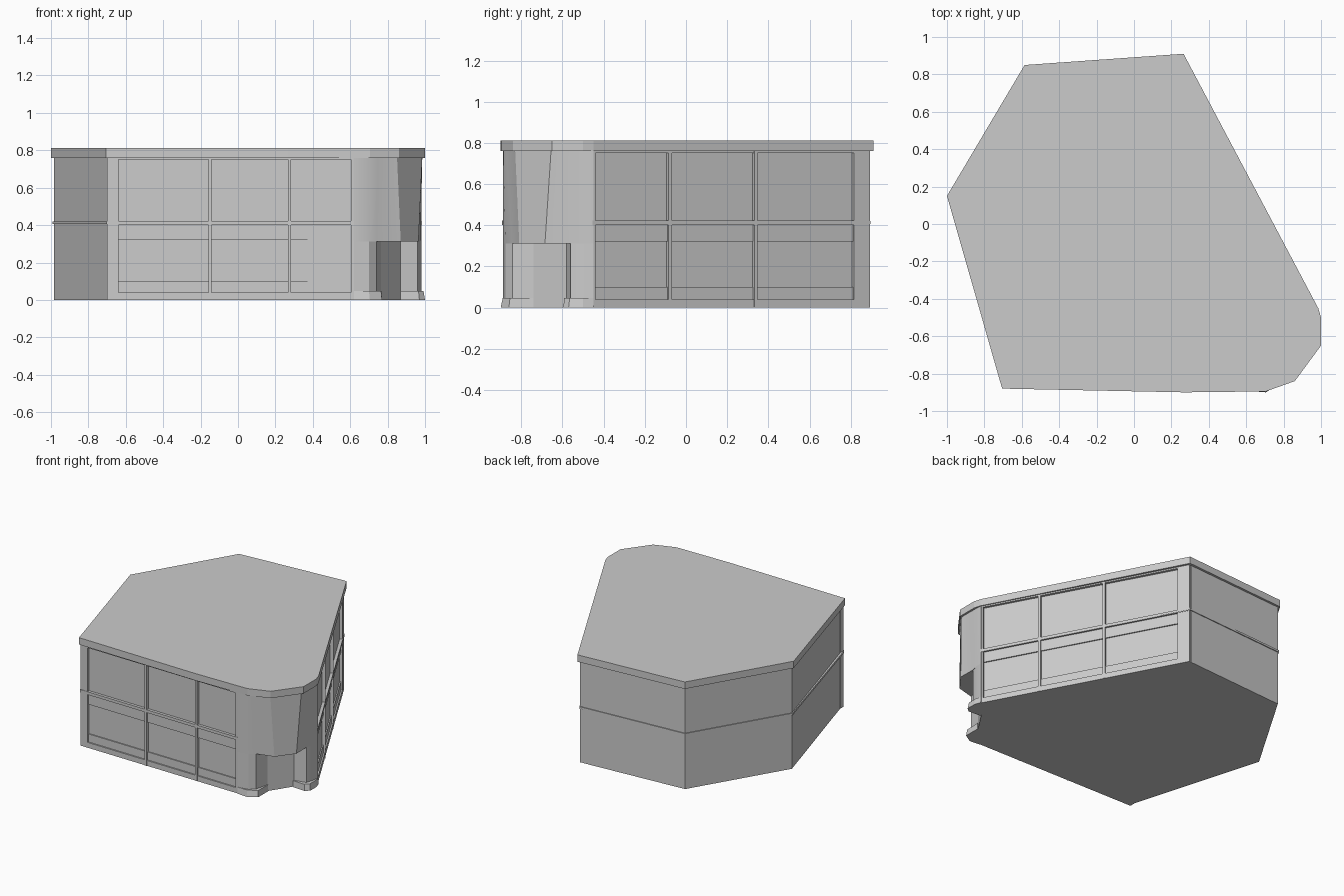
import bpy, bmesh
from mathutils import Vector

if "Cube" in bpy.data.objects:
    bpy.data.objects.remove(bpy.data.objects["Cube"])


def loft(name, low, high, z0, z1):
    """Closed solid between two outlines with the same point count."""
    bm = bmesh.new()
    a = [bm.verts.new((x, y, z0)) for x, y in low]
    b = [bm.verts.new((x, y, z1)) for x, y in high]
    n = len(a)
    bm.faces.new(a)
    bm.faces.new(b)
    for i in range(n):
        j = (i + 1) % n
        bm.faces.new((a[i], a[j], b[j], b[i]))
    bmesh.ops.recalc_face_normals(bm, faces=bm.faces)
    me = bpy.data.meshes.new(name)
    bm.to_mesh(me)
    bm.free()
    ob = bpy.data.objects.new(name, me)
    bpy.context.collection.objects.link(ob)
    return ob


def prism(name, outline, z0, z1):
    return loft(name, outline, outline, z0, z1)


def bar(name, p, q, u0, u1, z0, z1, out=0.0, depth=0.04):
    """Box on the wall p-q, from fraction u0 to u1, standing out from its plane."""
    p, q = Vector(p), Vector(q)
    d = q - p
    n = Vector((d.y, -d.x)).normalized()      # outward for counter-clockwise walls
    a, b = p + d * u0, p + d * u1
    prism(name, [a + n * out, b + n * out, b - n * depth, a - n * depth], z0, z1)


# main block: plain left and back walls, recessed panel planes on front and right
prism("main_block", [(-.985, .15), (-.577, .835), (.235, .89), (.962, -.46), (.87, -.58),
                     (.765, -.74), (.62, -.872), (-.692, -.854)], 0, .77)

# roof slab and the thin band halfway up
prism("roof_cornice", [(-1, .15), (-.585, .85), (.265, .91), (.985, -.45), (1, -.5),
                       (1, -.65), (.86, -.84), (.705, -.895), (.27, -.9), (-.705, -.88)],
      .76, .812)
prism("middle_band", [(-.992, .15), (-.58, .842), (.257, .897), (.978, -.45),
                      (.62, -.888), (-.703, -.873)], .405, .42)


# framed walls: pilasters as (start, end) fractions along the wall
def framed_wall(name, p, q, posts):
    for i, (u0, u1) in enumerate(posts):
        edge = i in (0, len(posts) - 1)
        bar(f"{name}_pilaster_{i}", p, q, u0, u1, 0, .765, 0 if edge else .003)
    bar(name + "_bottom_rail", p, q, 0, 1, 0, .04)
    bar(name + "_top_rail", p, q, 0, 1, .75, .765)
    bar(name + "_middle_rail", p, q, 0, 1, .40, .422, .003)
    bar(name + "_sill_panel", p, q, .01, .99, .03, .10, -.010)
    bar(name + "_sign_panel", p, q, .01, .99, .322, .41, -.010)


framed_wall("front", (-.70, -.872), (.62, -.89),
            [(0, .046), (.411, .423), (.732, .744), (.988, 1)])
framed_wall("right", (.98, -.455), (.255, .893),
            [(0, .012), (.274, .286), (.583, .595), (.943, 1)])

# rounded corner above the entrance, with its tapering flat face
loft("corner_wall",
     [(.615, -.89), (.70, -.877), (.74, -.845), (.87, -.81), (.965, -.685), (.962, -.56),
      (.977, -.5), (.98, -.45), (.85, -.45), (.62, -.75)],
     [(.615, -.89), (.70, -.887), (.745, -.873), (.85, -.83), (.985, -.655), (.986, -.56),
      (.985, -.5), (.98, -.45), (.85, -.45), (.62, -.75)], .312, .77)

# entrance jambs and their spreading feet
prism("left_jamb", [(.615, -.89), (.70, -.877), (.74, -.843), (.765, -.74), (.62, -.75)],
      0, .312)
prism("right_jamb", [(.98, -.45), (.977, -.5), (.96, -.56), (.87, -.58), (.88, -.45)],
      0, .312)
loft("left_foot", [(.62, -.893), (.705, -.9), (.77, -.86), (.77, -.74), (.64, -.76)],
     [(.62, -.89), (.70, -.89), (.765, -.855), (.768, -.74), (.64, -.76)], 0, .047)
loft("right_foot", [(.985, -.45), (1, -.5), (1, -.57), (.97, -.595), (.87, -.59), (.88, -.45)],
     [(.98, -.45), (.992, -.5), (.992, -.565), (.965, -.592), (.87, -.588), (.88, -.45)], 0, .047)

# soft shading across the shallow corner facets
bpy.ops.object.select_all(action='DESELECT')
for name in ("corner_wall", "left_jamb", "right_jamb"):
    ob = bpy.data.objects[name]
    ob.select_set(True)
    bpy.context.view_layer.objects.active = ob
bpy.ops.object.shade_smooth_by_angle(angle=.5)
